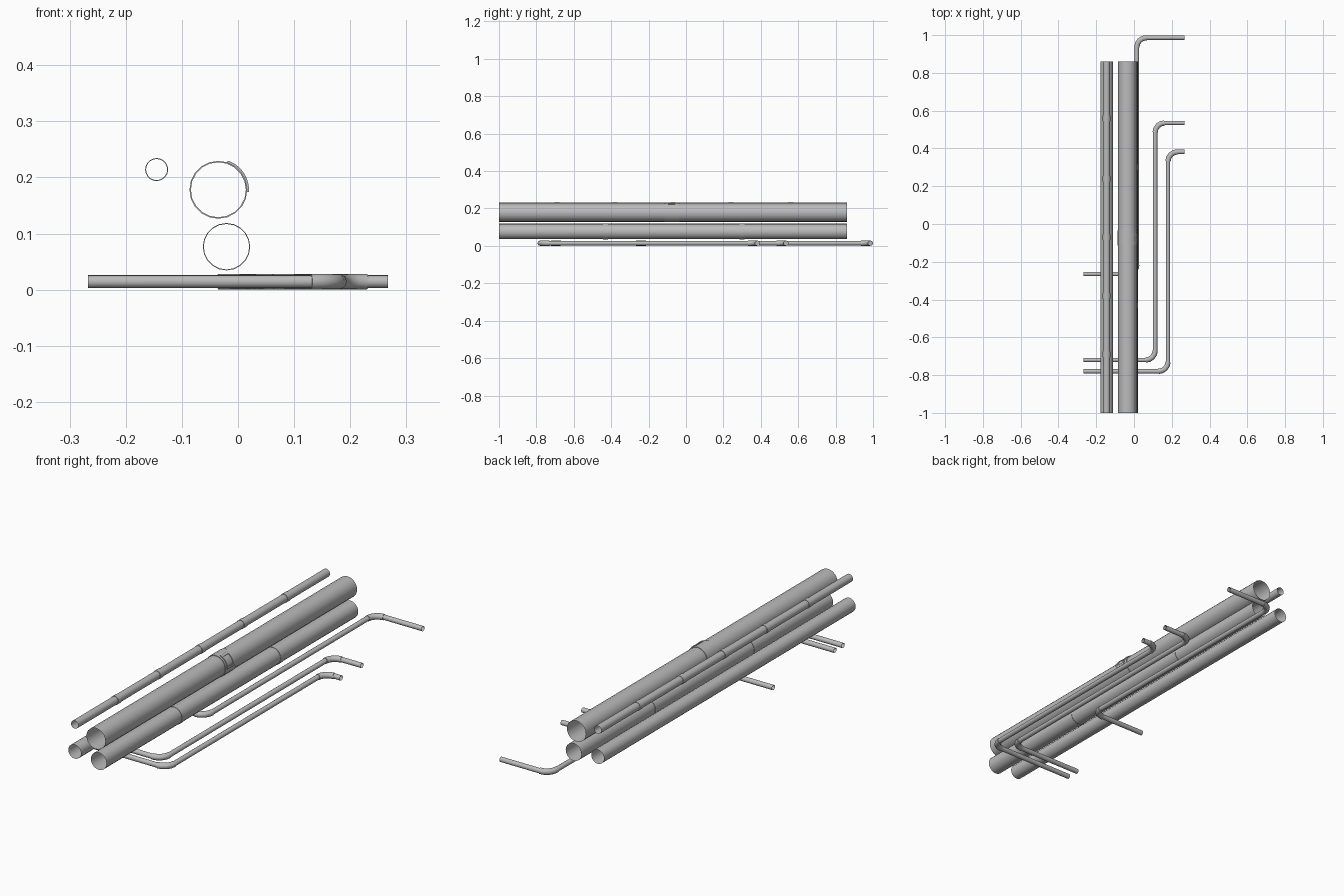
import bpy, bmesh, math
from mathutils import Vector

cube = bpy.data.objects.get("Cube")
if cube:
    bpy.data.objects.remove(cube, do_unlink=True)

GREY = (0.5, 0.5, 0.5, 1.0)
metal = bpy.data.materials.new("grey_metal")
metal.use_nodes = True
metal.diffuse_color = GREY
metal.node_tree.nodes["Principled BSDF"].inputs["Base Color"].default_value = GREY


def finish(name, bm):
    """Turn a bmesh into a shaded object."""
    bmesh.ops.recalc_face_normals(bm, faces=bm.faces)
    mesh = bpy.data.meshes.new(name)
    bm.to_mesh(mesh)
    bm.free()
    mesh.materials.append(metal)
    obj = bpy.data.objects.new(name, mesh)
    bpy.context.collection.objects.link(obj)
    bpy.ops.object.select_all(action='DESELECT')
    obj.select_set(True)
    bpy.context.view_layer.objects.active = obj
    bpy.ops.object.shade_smooth_by_angle(angle=math.radians(40))
    return obj


def tube(name, path, radius, sides=20, capped=False):
    """Sweep a circle along a level path with mitred corners."""
    bm = bmesh.new()
    pts = [Vector(p) for p in path]
    rings = []
    for i, p in enumerate(pts):
        before = (p - pts[i - 1]).normalized() if i else None
        after = (pts[i + 1] - p).normalized() if i < len(pts) - 1 else None
        along = ((before or after) + (after or before)).normalized()
        stretch = 1 / along.dot(before or after)
        side = Vector((along.y, -along.x, 0))
        ring = []
        for k in range(sides):
            a = 2 * math.pi * k / sides
            ring.append(bm.verts.new(p + side * math.cos(a) * radius * stretch
                                     + Vector((0, 0, math.sin(a) * radius))))
        rings.append(ring)
    for r0, r1 in zip(rings, rings[1:]):
        for k in range(sides):
            n = (k + 1) % sides
            bm.faces.new((r0[k], r0[n], r1[n], r1[k]))
    if capped:
        bm.faces.new(rings[0])
        bm.faces.new(rings[-1])
    return finish(name, bm)


def band(name, x, z, y0, y1, r0, r1, start=0, end=360, steps=20):
    """Solid curved strip around a pipe that runs along y."""
    bm = bmesh.new()
    full = end - start == 360
    sections = []
    for i in range(steps if full else steps + 1):
        a = math.radians(start + (end - start) * i / steps)
        sections.append([bm.verts.new((x + r * math.cos(a), y, z + r * math.sin(a)))
                         for r, y in ((r0, y0), (r1, y0), (r1, y1), (r0, y1))])
    pairs = list(zip(sections, sections[1:]))
    if full:
        pairs.append((sections[-1], sections[0]))
    else:
        bm.faces.new(sections[0])
        bm.faces.new(sections[-1])
    for s, t in pairs:
        for k in range(4):
            n = (k + 1) % 4
            bm.faces.new((s[k], s[n], t[n], t[k]))
    return finish(name, bm)


# Straight open pipes: x, z, radius, sleeve positions
straight = {
    "large_pipe": (-0.035, 0.178, 0.049, ()),
    "medium_pipe": (-0.0205, 0.0765, 0.0405, (-0.43, 0.3)),
    "plain_pipe": (-0.145, 0.088, 0.033, ()),
    "thin_pipe": (-0.145, 0.214, 0.0188, (-0.69, -0.38, -0.07, 0.24, 0.56)),
}
for name, (x, z, r, sleeves) in straight.items():
    tube(name, [(x, -1, z), (x, 0.86, z)], r)
    for i, y in enumerate(sleeves):
        band(f"{name}_sleeve_{i + 1}", x, z, y - 0.014, y + 0.014, r, r + 0.0017)

# Clamp strap around the large pipe with a square buckle frame
cx, cz = -0.035, 0.178
band("clamp_strap", cx, cz, -0.115, -0.035, 0.049, 0.0515)
for name, y0, y1, a0, a1 in (
        ("buckle_front_side", -0.105, -0.095, 0, 70),
        ("buckle_back_side", -0.06, -0.05, 0, 70),
        ("buckle_lower_bar", -0.105, -0.05, -4, 8),
        ("buckle_upper_bar", -0.105, -0.05, 60, 72)):
    band(name, cx, cz, y0, y1, 0.05, 0.0545, a0, a1, 8)

# Bent floor pipes with thicker elbows
FLOOR_Z, BEND = 0.0142, 0.05


def elbow_points(x, y, sx, sy):
    """Quarter turn that bulges toward the corner at x, y."""
    mid = Vector((x + sx * BEND, y + sy * BEND, FLOOR_Z))
    return [mid - Vector((sx * math.sin(t) * BEND, sy * math.cos(t) * BEND, 0))
            for t in (math.pi / 2 * i / 4 for i in range(5))]


for name, x, y0, y1 in (("inner_floor_pipe", 0.015, -0.265, 0.986),
                        ("middle_floor_pipe", 0.112, -0.72, 0.535),
                        ("outer_floor_pipe", 0.18, -0.78, 0.382)):
    low = elbow_points(x, y0, -1, 1)
    high = elbow_points(x, y1, 1, -1)[::-1]
    high.reverse()
    path = [(-0.267, y0, FLOOR_Z)] + low + high[::-1] + [(0.267, y1, FLOOR_Z)]
    tube(name, path, 0.0115, 16)
    tube(name + "_front_elbow", low, 0.0138, 16, True)
    tube(name + "_back_elbow", high, 0.0138, 16, True)
